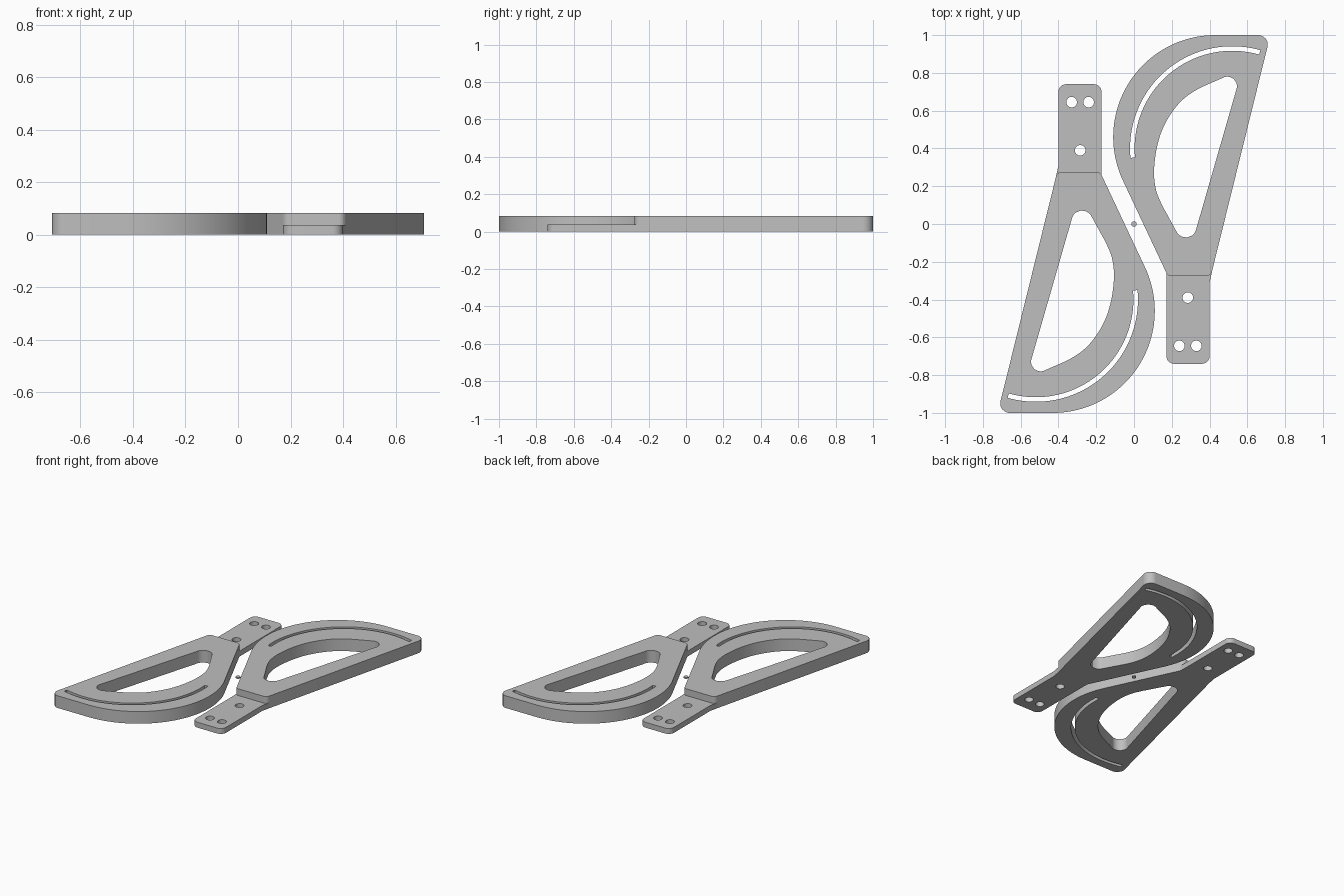
import bpy, bmesh
from math import sin, cos, tan, pi, radians
from mathutils import Vector

cube = bpy.data.objects.get("Cube")
if cube:
    bpy.data.objects.remove(cube)

THICK, TAB_THICK = 0.083, 0.037

grey = bpy.data.materials.new("plain grey")
grey.use_nodes = True
colour = (0.52, 0.52, 0.52, 1)
grey.diffuse_color = colour
for node in grey.node_tree.nodes:
    if node.type == 'BSDF_PRINCIPLED':
        node.inputs["Base Color"].default_value = colour


def arc(cx, cy, r, start, end, n=32):
    """Points on an arc, angles in degrees."""
    angles = [radians(start + (end - start) * i / n) for i in range(n + 1)]
    return [Vector((cx + r * cos(a), cy + r * sin(a))) for a in angles]


def circle(cx, cy, r):
    return arc(cx, cy, r, 0, 360)[:-1]


def fillet(corners, n=8):
    """Closed outline from (point, radius) corners, rounding where radius > 0."""
    out = []
    for i, (p, r) in enumerate(corners):
        p = Vector(p)
        if r == 0:
            out.append(p)
            continue
        u = (Vector(corners[i - 1][0]) - p).normalized()
        v = (Vector(corners[(i + 1) % len(corners)][0]) - p).normalized()
        half = u.angle(v) / 2
        centre = p + (u + v).normalized() * r / sin(half)
        a = p + u * r / tan(half) - centre
        b = p + v * r / tan(half) - centre
        for k in range(n + 1):
            t = k / n
            out.append(centre + (a * (1 - t) + b * t).normalized() * r)
    return out


def smooth_path(points, n=6):
    """Flowing curve through the given points."""
    p = [Vector(q) for q in points]
    p = [2 * p[0] - p[1]] + p + [2 * p[-1] - p[-2]]
    out = []
    for a, b, c, d in zip(p, p[1:], p[2:], p[3:]):
        for k in range(n):
            t = k / n
            out.append(0.5 * (2 * b + (c - a) * t + (2 * a - 5 * b + 4 * c - d) * t * t
                              + (3 * b - a - 3 * c + d) * t ** 3))
    return out + [p[-2]]


def plate(name, loops, height):
    """Flat plate from an outline and its openings, standing on z = 0."""
    curve = bpy.data.curves.new(name, 'CURVE')
    curve.dimensions = '2D'
    curve.fill_mode = 'BOTH'
    curve.extrude = height / 2
    for loop in loops:
        spline = curve.splines.new('POLY')
        spline.points.add(len(loop) - 1)
        for point, co in zip(spline.points, loop):
            point.co = (co.x, co.y, 0, 1)
        spline.use_cyclic_u = True
    temp = bpy.data.objects.new(name, curve)
    bpy.context.collection.objects.link(temp)
    graph = bpy.context.evaluated_depsgraph_get()
    mesh = bpy.data.meshes.new_from_object(temp.evaluated_get(graph))
    bpy.data.objects.remove(temp)
    bpy.data.curves.remove(curve)
    bm = bmesh.new()
    bm.from_mesh(mesh)
    bmesh.ops.remove_doubles(bm, verts=bm.verts, dist=1e-5)
    bmesh.ops.translate(bm, verts=bm.verts, vec=(0, 0, height / 2))
    bmesh.ops.recalc_face_normals(bm, faces=bm.faces)
    bm.to_mesh(mesh)
    bm.free()
    mesh.name = name
    mesh.materials.clear()
    mesh.materials.append(grey)
    return mesh


def place(name, mesh, turn=0):
    obj = bpy.data.objects.new(name, mesh)
    obj.rotation_euler.z = turn
    bpy.context.collection.objects.link(obj)
    bpy.ops.object.select_all(action='DESELECT')
    obj.select_set(True)
    bpy.context.view_layer.objects.active = obj
    bpy.ops.object.shade_smooth_by_angle(angle=radians(30))


# Body outline: large curved edge, slanted straight edge, rounded corners
outline = fillet([(p, 0) for p in arc(0.43, 0.46, 0.54, 205.2, 90, 48)]
                 + [((0.722, 1.0), 0.05), ((0.407, -0.275), 0.03), ((0.179, -0.275), 0.03)])
body_end = outline[-18:]

# Large opening in the body
opening_curve = smooth_path([(0.148, 0.1), (0.118, 0.175), (0.106, 0.27), (0.118, 0.39),
                             (0.15, 0.5), (0.2, 0.59), (0.26, 0.66), (0.34, 0.715), (0.45, 0.765)])
opening = fillet([(p, 0) for p in opening_curve]
                 + [((0.573, 0.82), 0.05), ((0.291, -0.16), 0.055)])

# Narrow curved slot
slot = arc(0.52, 0.4, 0.541, 185.3, 74, 48) + arc(0.52, 0.4, 0.517, 74, 185.3, 48)

# Thin mounting tab with three holes
tab_outline = body_end + fillet([((0.172, -0.31), 0), ((0.172, -0.74), 0.04),
                                 ((0.4, -0.74), 0.04), ((0.4, -0.31), 0)])
tab_holes = [circle(x, y, 0.028) for x, y in ((0.285, -0.39), (0.24, -0.645), (0.33, -0.645))]

body_mesh = plate("bracket_body", [outline, opening, slot], THICK)
tab_mesh = plate("mounting_tab", [tab_outline] + tab_holes, TAB_THICK)
for side, turn in (("left", 0), ("right", pi)):
    place(side + "_bracket_body", body_mesh, turn)
    place(side + "_mounting_tab", tab_mesh, turn)

# Small disc between the two brackets
place("centre_disc", plate("centre_disc", [circle(0, 0, 0.014)], 0.01))
